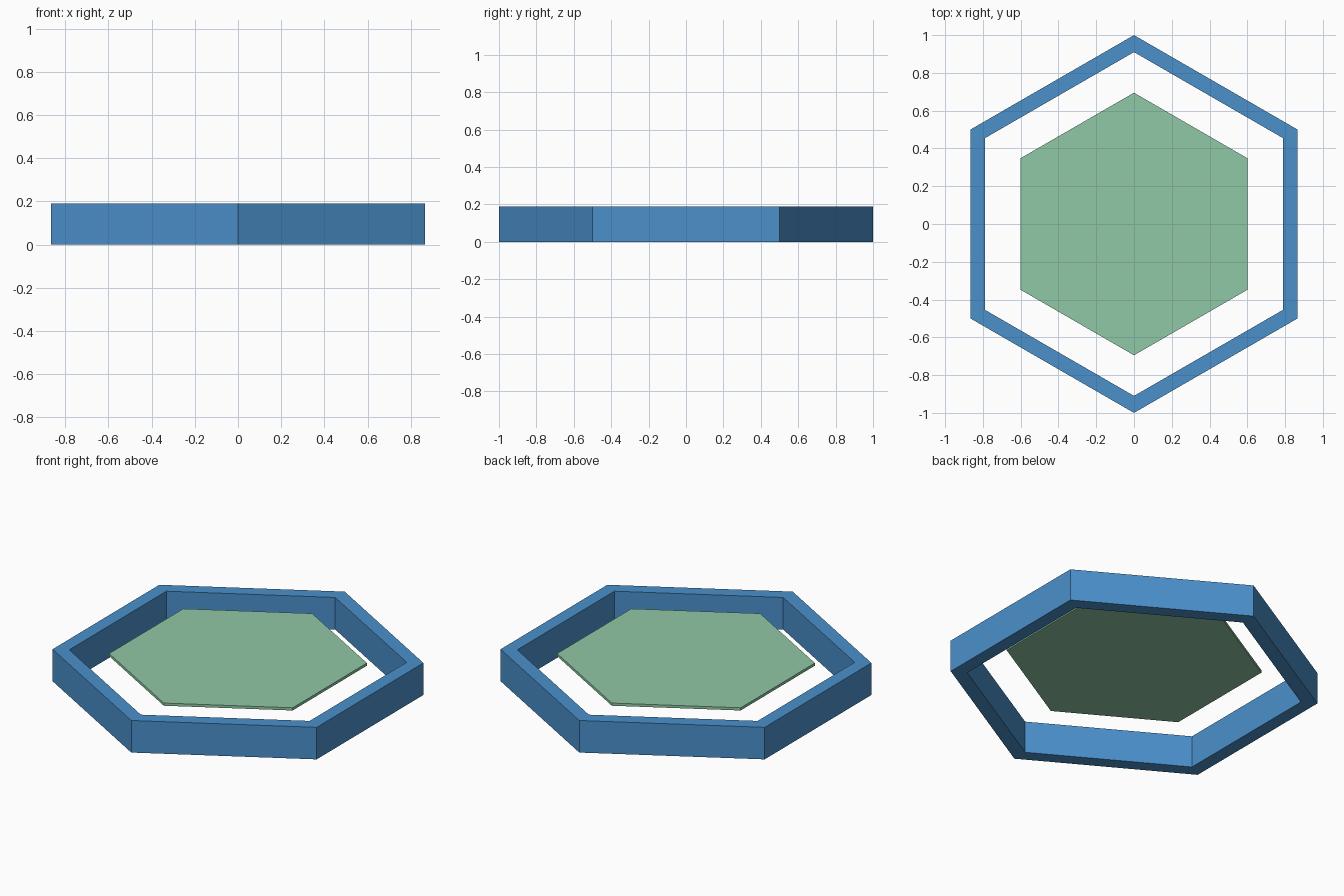
import bpy, bmesh
from math import sin, cos, radians

if "Cube" in bpy.data.objects:
    bpy.data.objects.remove(bpy.data.objects["Cube"])


def hexagon(bm, radius, z):
    """Six vertices, with points towards +y and -y."""
    return [bm.verts.new((radius * cos(radians(30 + 60 * i)),
                          radius * sin(radians(30 + 60 * i)), z)) for i in range(6)]


def bridge(bm, a, b):
    """Quads joining two hexagon loops."""
    for i in range(6):
        j = (i + 1) % 6
        bm.faces.new((a[i], a[j], b[j], b[i]))


def finish(bm, name, color):
    bmesh.ops.recalc_face_normals(bm, faces=bm.faces)
    mesh = bpy.data.meshes.new(name)
    bm.to_mesh(mesh)
    bm.free()
    mat = bpy.data.materials.new(name + "_material")
    mat.diffuse_color = color
    mat.use_nodes = True
    mat.node_tree.nodes["Principled BSDF"].inputs["Base Color"].default_value = mat.diffuse_color
    mesh.materials.append(mat)
    bpy.context.collection.objects.link(bpy.data.objects.new(name, mesh))


# Outer hexagonal frame: a rectangular section swept round the hexagon
bm = bmesh.new()
section = [(1.0, 0.0), (1.0, 0.19), (0.91, 0.19), (0.91, 0.0)]
loops = [hexagon(bm, r, z) for r, z in section]
for k in range(4):
    bridge(bm, loops[k], loops[(k + 1) % 4])
finish(bm, "hexagon_frame", (0.07, 0.28, 0.6, 1))

# Thin hexagonal plate floating just below the frame's top
bm = bmesh.new()
lower, upper = hexagon(bm, 0.695, 0.161), hexagon(bm, 0.695, 0.177)
bridge(bm, lower, upper)
bm.faces.new(lower)
bm.faces.new(upper)
finish(bm, "centre_plate", (0.28, 0.58, 0.38, 1))
